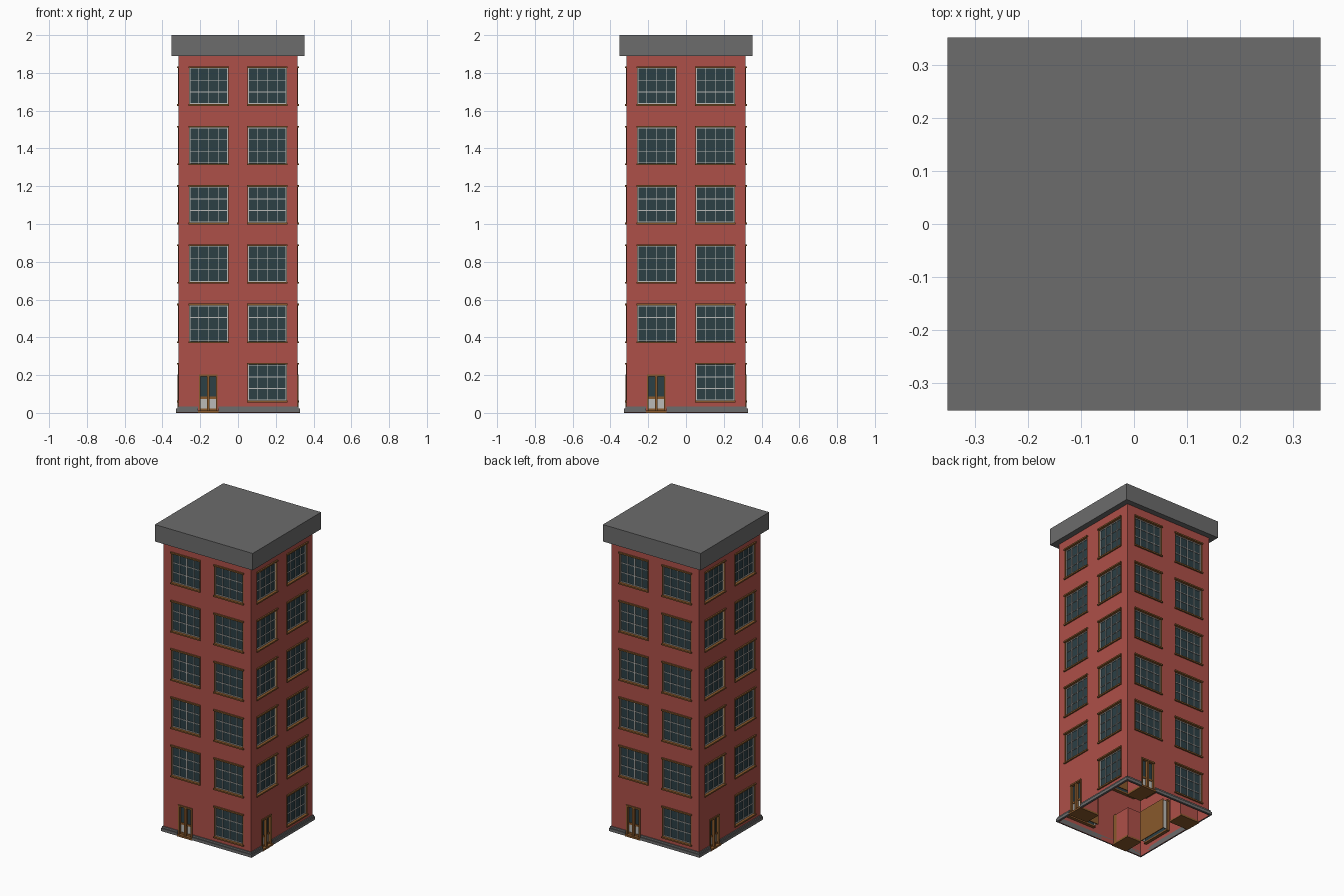
import bpy, bmesh
from math import pi
from mathutils import Matrix, Vector

if "Cube" in bpy.data.objects:
    bpy.data.objects.remove(bpy.data.objects["Cube"])

W = 0.315                                   # half width of the brick shaft
PITCH = 0.314                               # storey height
SILL = 0.06                                 # bottom of the lowest window
WIN_H, WIN_L, WIN_R = 0.2, 0.05, 0.26       # window height and x range
DOOR_L, DOOR_R, DOOR_H = -0.207, -0.108, 0.2
TOP = 1.89


def material(name, rgb):
    m = bpy.data.materials.new(name)
    m.diffuse_color = (*rgb, 1)
    m.use_nodes = True
    m.node_tree.nodes["Principled BSDF"].inputs["Base Color"].default_value = m.diffuse_color
    return m


BRICK = material("brick", (0.42, 0.08, 0.065))
STONE = material("dark_stone", (0.15, 0.15, 0.15))
WOOD = material("brown_wood", (0.25, 0.10, 0.025))
GLASS = material("dark_glass", (0.025, 0.05, 0.06))
PAINT = material("pale_paint", (0.5, 0.5, 0.48))


class Part:
    """Collects geometry for the front, then repeats it on all four sides."""

    def __init__(self, name, mat):
        self.name, self.mat, self.bm = name, mat, bmesh.new()

    def quad(self, *pts):
        self.bm.faces.new([self.bm.verts.new(p) for p in pts])

    def box(self, x0, x1, z0, z1, out, inn):
        # out and inn are offsets from the wall face, positive outwards
        lo, hi = Vector((x0, -W - out, z0)), Vector((x1, -W - inn, z1))
        m = Matrix.Translation((lo + hi) / 2) @ Matrix.Diagonal((*(hi - lo), 1))
        bmesh.ops.create_cube(self.bm, size=1, matrix=m)

    def finish(self, sides=4, normals=False):
        geom = self.bm.verts[:] + self.bm.edges[:] + self.bm.faces[:]
        for i in range(1, sides):
            new = bmesh.ops.duplicate(self.bm, geom=geom)["geom"]
            bmesh.ops.rotate(self.bm, cent=(0, 0, 0), matrix=Matrix.Rotation(i * pi / 2, 3, 'Z'),
                             verts=[v for v in new if isinstance(v, bmesh.types.BMVert)])
        if normals:
            bmesh.ops.remove_doubles(self.bm, verts=self.bm.verts, dist=1e-5)
        me = bpy.data.meshes.new(self.name)
        self.bm.to_mesh(me)
        self.bm.free()
        me.materials.append(self.mat)
        bpy.context.collection.objects.link(bpy.data.objects.new(self.name, me))


# window and door openings as (x0, x1, z0, z1)
windows = [(x0, x1, SILL + i * PITCH, SILL + i * PITCH + WIN_H)
           for i in range(6) for x0, x1 in ((-WIN_R, -WIN_L), (WIN_L, WIN_R))
           if i > 0 or x0 > 0]
door = (DOOR_L, DOOR_R, 0.0, DOOR_H)

# brick walls: sheet split at the openings, open at the bottom
walls = Part("brick_walls", BRICK)
for half in (-1, 1):
    holes = sorted([h for h in windows + [door] if h[0] * half > 0], key=lambda h: h[2])
    a, b = sorted((0, half * W))
    z = 0.0
    for x0, x1, z0, z1 in holes:
        if z0 > z:
            walls.quad((a, -W, z), (b, -W, z), (b, -W, z0), (a, -W, z0))
        for p, q in ((a, x0), (x1, b)):
            walls.quad((p, -W, z0), (q, -W, z0), (q, -W, z1), (p, -W, z1))
        z = z1
    walls.quad((a, -W, z), (b, -W, z), (b, -W, TOP), (a, -W, TOP))
# entrance recess walls, reaching into the building
D = -W + 0.13
walls.quad((DOOR_L, -W, 0), (DOOR_L, D, 0), (DOOR_L, D, DOOR_H), (DOOR_L, -W, DOOR_H))
walls.quad((DOOR_R, D, 0), (DOOR_R, -W, 0), (DOOR_R, -W, DOOR_H), (DOOR_R, D, DOOR_H))
walls.quad((DOOR_R, D, 0), (DOOR_L, D, 0), (DOOR_L, D, DOOR_H), (DOOR_R, D, DOOR_H))
walls.quad((DOOR_L, -W, DOOR_H), (DOOR_R, -W, DOOR_H), (DOOR_R, D, DOOR_H), (DOOR_L, D, DOOR_H))
walls.finish(normals=True)

# windows: wooden surround, pale bars, dark panes
surround = Part("window_surrounds", WOOD)
bars = Part("window_bars", PAINT)
panes = Part("window_panes", GLASS)
T = 0.005
for x0, x1, z0, z1 in windows:
    surround.box(x0 - 0.002, x1 + 0.002, z0 - 0.004, z0 + T, 0.009, -0.02)     # sill
    surround.box(x0 - 0.002, x1 + 0.002, z1 - T, z1 + 0.004, 0.009, -0.02)     # lintel
    for x in (x0, x1 - 0.004):
        surround.box(x, x + 0.004, z0 + T, z1 - T, 0.002, -0.02)               # jambs
    surround.box(x0, x1, z0, z1, -0.045, -0.05)                               # inner back board
    panes.box(x0 + 0.004, x1 - 0.004, z0 + T, z1 - T, -0.012, -0.018)
    for x in (x0 + 0.004, x1 - 0.008):
        bars.box(x, x + 0.004, z0 + T, z1 - T, -0.006, -0.045)
    for i in range(1, 4):
        x = x0 + (x1 - x0) * i / 4
        bars.box(x - 0.002, x + 0.002, z0 + T, z1 - T, -0.007, -0.012)
    for i in range(4):
        z = z0 + 0.008 + (z1 - z0 - 0.016) * i / 3
        bars.box(x0 + 0.008, x1 - 0.008, z - 0.002, z + 0.002, -0.007, -0.012)
for part in (surround, bars, panes):
    part.finish()

# double doors: wooden frame and leaves, glass above, pale panel below
frame = Part("door_frames", WOOD)
dglass = Part("door_glass", GLASS)
dpanel = Part("door_panels", PAINT)
mid = (DOOR_L + DOOR_R) / 2
for x0, x1 in ((DOOR_L, DOOR_L + 0.009), (mid - 0.007, mid + 0.007), (DOOR_R - 0.009, DOOR_R)):
    frame.box(x0, x1, 0.01, DOOR_H, 0.004, -0.025)
frame.box(DOOR_L, DOOR_R, DOOR_H - 0.007, DOOR_H + 0.003, 0.006, -0.025)       # head
frame.box(DOOR_L - 0.004, DOOR_R + 0.004, 0, 0.012, 0.012, -0.13)              # threshold
for a, b in ((DOOR_L + 0.009, mid - 0.007), (mid + 0.007, DOOR_R - 0.009)):
    frame.box(a, b, 0.012, 0.024, -0.008, -0.02)
    frame.box(a, b, 0.074, 0.086, -0.008, -0.02)
    dpanel.box(a, b, 0.024, 0.074, -0.012, -0.018)
    dglass.box(a, b, 0.086, DOOR_H - 0.007, -0.012, -0.018)
for part in (frame, dglass, dpanel):
    part.finish()

# stepped plinth, interrupted by the doors
plinth = Part("plinth", STONE)
for out, z0, z1 in ((0.012, 0.003, 0.022), (0.006, 0.022, 0.034)):
    plinth.box(-W - out, DOOR_L - 0.004, z0, z1, out, 0)
    plinth.box(DOOR_R + 0.004, W, z0, z1, out, 0)
plinth.finish()

# flat roof slab with overhang
roof = Part("roof_slab", STONE)
C = 0.352
roof.box(-C, C, TOP, 2.0, C - W, -C - W)
roof.finish(sides=1)
